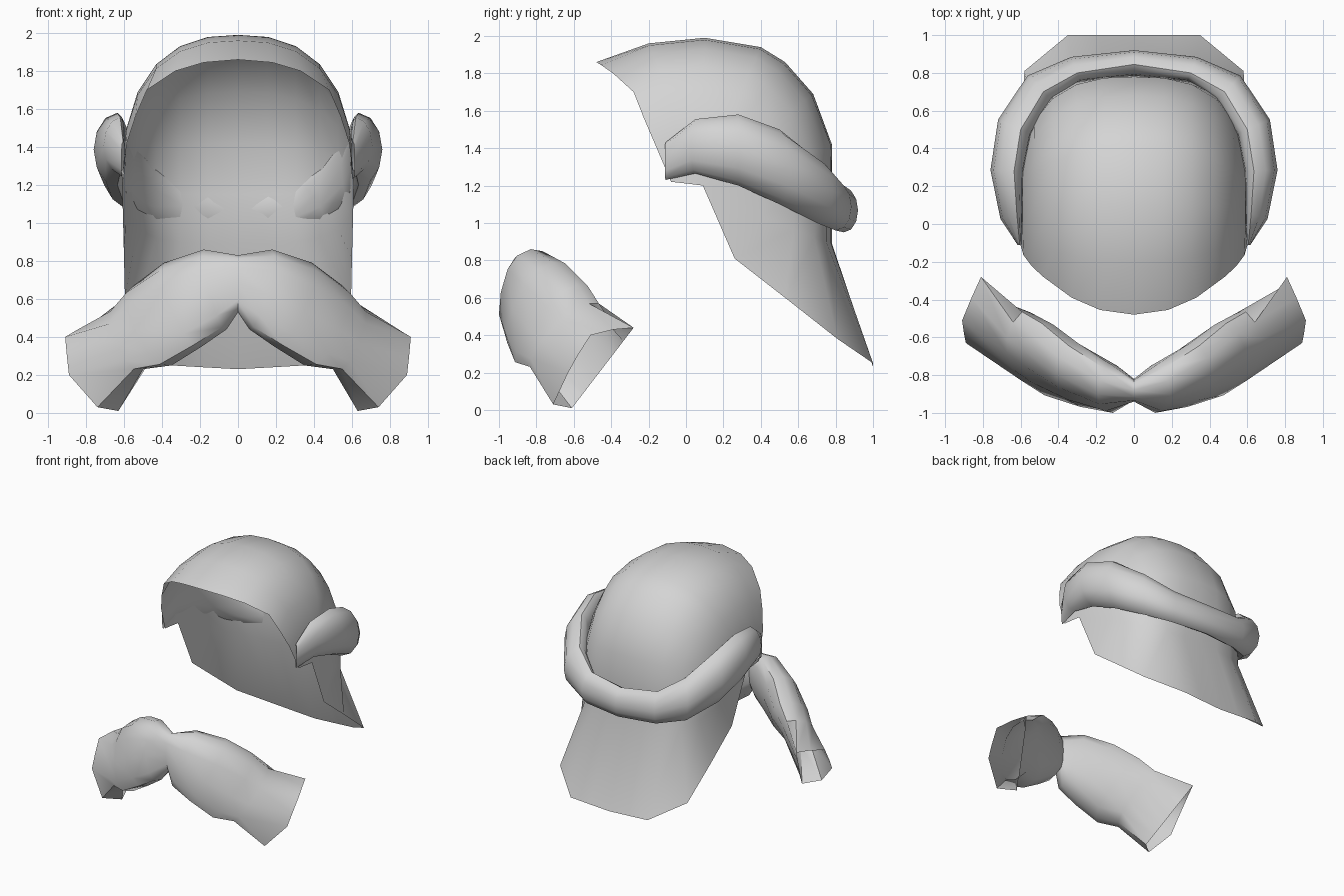
import bpy, bmesh, math
from mathutils import Vector

if "Cube" in bpy.data.objects:
    bpy.data.objects.remove(bpy.data.objects["Cube"])

grey = bpy.data.materials.new("light_grey")
grey.diffuse_color = (0.66, 0.66, 0.66, 1)
grey.use_nodes = True
grey.node_tree.nodes["Principled BSDF"].inputs["Base Color"].default_value = grey.diffuse_color


def loft(name, rows, closed=False):
    """Skin a list of equally long point rows; closed joins each row into a ring."""
    bm = bmesh.new()
    vs = [[bm.verts.new(p) for p in row] for row in rows]
    n = len(rows[0])
    for a, b in zip(vs, vs[1:]):
        for i in range(n if closed else n - 1):
            j = (i + 1) % n
            bm.faces.new((a[i], a[j], b[j], b[i]))
    bmesh.ops.remove_doubles(bm, verts=bm.verts, dist=0.0005)
    bmesh.ops.recalc_face_normals(bm, faces=bm.faces)
    me = bpy.data.meshes.new(name)
    bm.to_mesh(me)
    bm.free()
    ob = bpy.data.objects.new(name, me)
    bpy.context.collection.objects.link(ob)
    me.materials.append(grey)
    bpy.ops.object.select_all(action='DESELECT')
    ob.select_set(True)
    bpy.context.view_layer.objects.active = ob
    bpy.ops.object.shade_smooth_by_angle(angle=math.radians(50))
    return ob


def flip(p):
    return Vector((-p[0], p[1], p[2]))


def ring(c, u, v, w=None, power=1.0, n=12):
    """Rounded section around c: half axes u (up), v (outward), w (inward)."""
    c, u, v = Vector(c), Vector(u), Vector(v)
    w = -v if w is None else Vector(w)
    pts = []
    for i in range(n):
        a = 2 * math.pi * i / n
        cu = math.copysign(abs(math.cos(a)) ** power, math.cos(a))
        sv = abs(math.sin(a)) ** power
        pts.append(c + u * cu + (v if math.sin(a) > 0 else w) * sv)
    return pts


def mirrored_tube(name, right):
    """Rings run from the centre to the right end; the left side is mirrored."""
    left = [[flip(p) for p in r] for r in right[:0:-1]]
    return loft(name, left + right, closed=True)


# Helmet shell: arcs from the centre line down to a side pivot
def arc(cy, cz, ey, ez, ny, nz):
    pts = []
    for k in range(7):
        s = math.sin(math.radians(15 * k))
        fy = 1 - max(0, 1 - s ** ny) ** (1 / ny)
        fz = 1 - max(0, 1 - s ** nz) ** (1 / nz)
        pts.append(Vector((0.61 * s, cy + (ey - cy) * fy, cz + (ez - cz) * fz)))
    return pts


# Squarish front rim, then the dome arcs
half_rows = [[Vector(p) for p in (
    (0, -0.48, 1.86), (0.18, -0.455, 1.845), (0.33, -0.39, 1.80), (0.48, -0.28, 1.70),
    (0.54, -0.225, 1.56), (0.585, -0.165, 1.42), (0.61, -0.08, 1.22))]]
half_rows += [arc(*a) for a in (
    (-0.20, 1.96, 0.01, 1.21, 2.1, 2.5),
    (0.10, 1.99, 0.09, 1.20, 2.3, 2.5),
    (0.40, 1.94, 0.09, 1.20, 2.4, 2.5),
    (0.53, 1.86, 0.09, 1.20, 2.4, 2.5),
    (0.68, 1.69, 0.09, 1.20, 2.5, 2.5),
    (0.78, 1.42, 0.09, 1.20, 2.7, 2.5),
    (0.78, 1.15, 0.09, 1.20, 3.0, 3.0),
    (0.78, 0.89, 0.09, 1.20, 3.0, 3.4))]
# Flared neck guard below the crease
half_rows.append([Vector(p) for p in (
    (0, 1, 0.23), (0.18, 1, 0.24), (0.35, 1, 0.25), (0.58, 0.81, 0.38),
    (0.595, 0.53, 0.60), (0.60, 0.26, 0.81), (0.61, 0.09, 1.20))])
loft("helmet_shell", [[flip(p) for p in r[:0:-1]] + r for r in half_rows])

# Padded band wrapping the sides and back, sunk slightly into the shell
band = []
for x, y, z, nx, ny, out, inn, h in (
        (0, 0.845, 1.07, 0, 1, 0.075, 0.06, 0.12),
        (0.30, 0.80, 1.09, 0.35, 0.94, 0.09, 0.045, 0.13),
        (0.48, 0.70, 1.17, 0.7, 0.71, 0.12, 0.075, 0.17),
        (0.60, 0.50, 1.30, 0.92, 0.4, 0.13, 0.06, 0.20),
        (0.635, 0.28, 1.39, 1, 0.05, 0.125, 0.05, 0.19),
        (0.62, 0.05, 1.41, 0.97, -0.25, 0.09, 0.03, 0.145),
        (0.605, -0.11, 1.33, 0.95, -0.3, 0.01, 0.01, 0.10)):
    band.append(ring((x, y, z), (0, 0, h), (nx * out, ny * out, -0.03 * out),
                     (-nx * inn, -ny * inn, 0)))
mirrored_tube("side_band", band)

# Drooping front roll with pinched middle
roll = [ring(c, u, v, power=0.8) for c, u, v in (
    ((0, -0.88, 0.68), (0, 0, 0.15), (0, -0.06, 0)),
    ((0.12, -0.87, 0.65), (0.06, 0.04, 0.21), (0.03, -0.12, -0.02)),
    ((0.29, -0.80, 0.57), (0.10, 0.09, 0.22), (0.06, -0.13, -0.03)),
    ((0.45, -0.72, 0.46), (0.10, 0.14, 0.21), (0.09, -0.12, -0.03)),
    ((0.57, -0.65, 0.40), (0.07, 0.13, 0.17), (0.07, -0.12, -0.03)))]
# Flared open end with a flat back edge
top, bottom = Vector((0.81, -0.28, 0.44)), Vector((0.63, -0.61, 0.01))
end = [top] + [Vector(p) for p in (
    (0.86, -0.39, 0.43), (0.91, -0.51, 0.40), (0.90, -0.58, 0.29),
    (0.89, -0.63, 0.20), (0.74, -0.71, 0.03))]
end += [bottom.lerp(top, i / 6) for i in range(6)]
mirrored_tube("front_roll", roll + [end])
